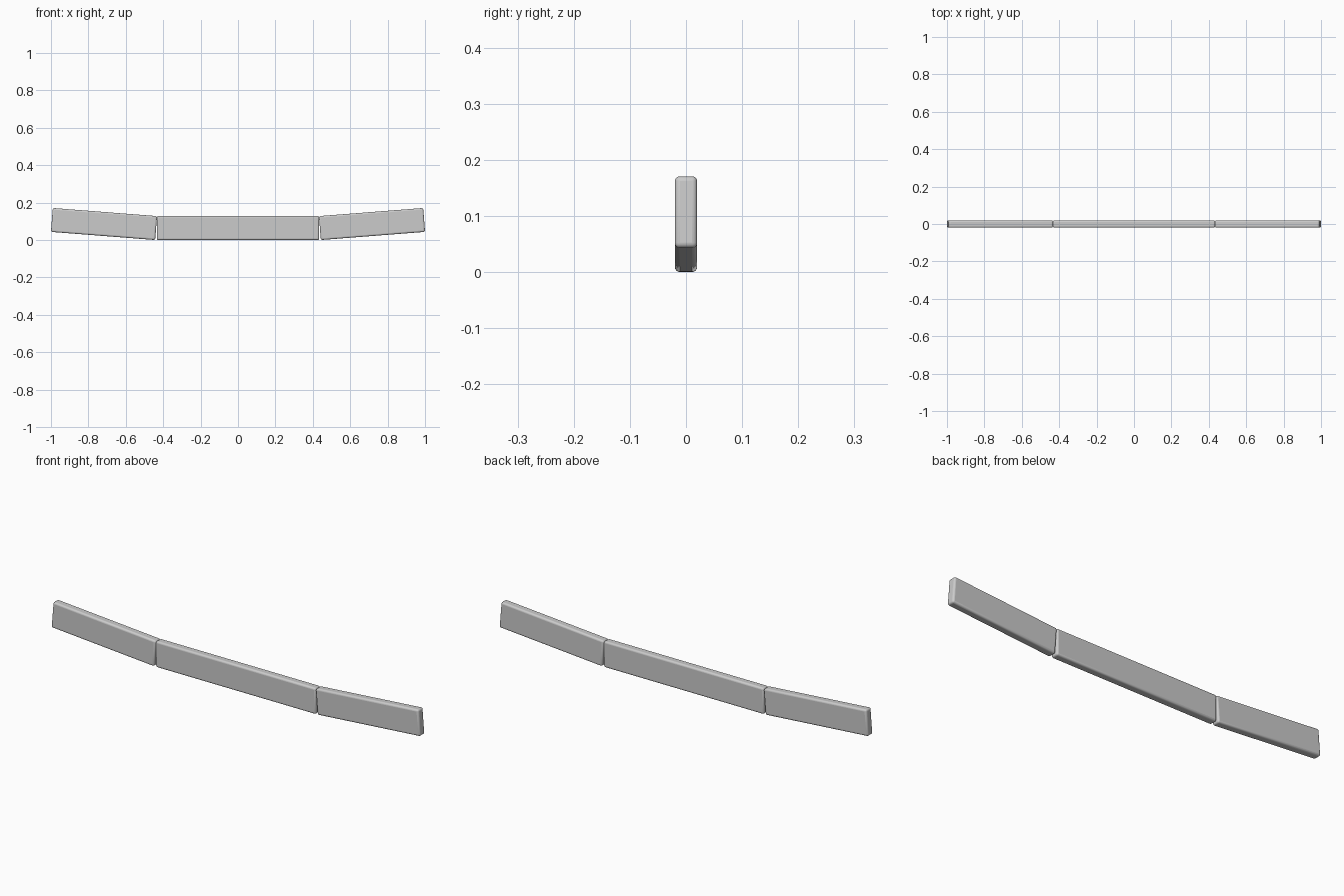
import bpy
import math

cube = bpy.data.objects.get("Cube")
if cube:
    bpy.data.objects.remove(cube, do_unlink=True)

THICKNESS = 0.04
HEIGHT = 0.128
TILT = math.radians(4.45)

grey = bpy.data.materials.new("light grey")
grey.use_nodes = True
colour = (0.6, 0.6, 0.6, 1)
grey.diffuse_color = colour
grey.node_tree.nodes["Principled BSDF"].inputs["Base Color"].default_value = colour


def plank(name, x, z, length, tilt=0):
    """Flat bar with rounded edges, tilted in the x-z plane."""
    bpy.ops.mesh.primitive_cube_add(size=1, location=(x, 0, z), rotation=(0, -tilt, 0))
    bar = bpy.context.object
    bar.name = name
    bar.scale = (length, THICKNESS, HEIGHT)
    bpy.ops.object.transform_apply(location=False, rotation=False, scale=True)
    bar.data.materials.append(grey)
    bevel = bar.modifiers.new("rounded edges", "BEVEL")
    bevel.width = 0.009
    bevel.segments = 4
    bpy.ops.object.shade_smooth_by_angle(angle=math.radians(40))
    return bar


# Level middle bar
plank("middle_bar", 0, HEIGHT / 2, 0.868)

# Upswept end bars
for side, sign in (("left", 1), ("right", -1)):
    plank(side + "_end_bar", sign * 0.7165, 0.0855, 0.559, sign * TILT)
